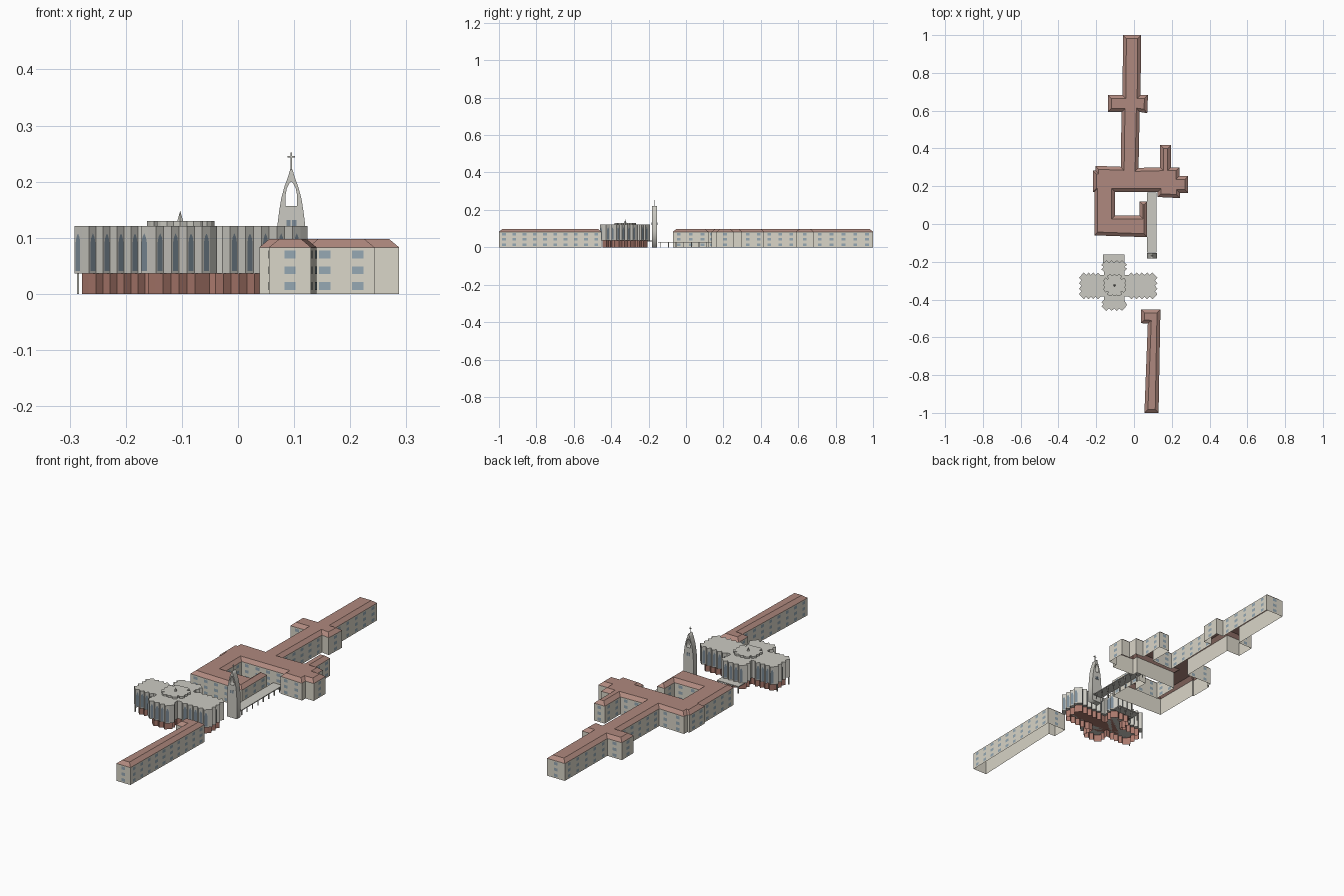
import bpy, bmesh, math
from mathutils import Vector

if "Cube" in bpy.data.objects:
    bpy.data.objects.remove(bpy.data.objects["Cube"])


def mat(name, rgb):
    m = bpy.data.materials.new(name)
    m.diffuse_color = (*rgb, 1)
    m.use_nodes = True
    m.node_tree.nodes["Principled BSDF"].inputs["Base Color"].default_value = m.diffuse_color
    return m


CREAM = mat("cream_wall", (0.70, 0.67, 0.58))
ROOF = mat("roof_tile", (0.43, 0.25, 0.21))
STONE = mat("stone", (0.60, 0.59, 0.54))
BRICK = mat("brick", (0.40, 0.19, 0.15))
PANE = mat("pane", (0.30, 0.39, 0.45))
DARK = mat("dark_glass", (0.20, 0.26, 0.31))


def finish(bm, name, *mats):
    me = bpy.data.meshes.new(name)
    bm.to_mesh(me)
    bm.free()
    ob = bpy.data.objects.new(name, me)
    bpy.context.collection.objects.link(ob)
    for m in mats:
        me.materials.append(m)
    return ob


def ring(bm, pts, z):
    return [bm.verts.new((p[0], p[1], z)) for p in pts]


def skirt(bm, a, b, mi=0):
    for i in range(len(a)):
        j = (i + 1) % len(a)
        bm.faces.new((a[i], a[j], b[j], b[i])).material_index = mi


def inset(pts, d):
    """Move every edge of a counter-clockwise outline inwards by d."""
    out = []
    for i, p in enumerate(pts):
        p = Vector(p)
        e0 = (p - Vector(pts[i - 1])).normalized()
        e1 = (Vector(pts[(i + 1) % len(pts)]) - p).normalized()
        n0, n1 = Vector((-e0.y, e0.x)), Vector((-e1.y, e1.x))
        out.append(p + (n0 + n1) * d / (1 + n0.dot(n1)))
    return out


def prism(name, pts, z0, z1, m, bottom=True):
    bm = bmesh.new()
    a, b = ring(bm, pts, z0), ring(bm, pts, z1)
    skirt(bm, a, b)
    bm.faces.new(b)
    if bottom:
        bm.faces.new(a[::-1])
    return finish(bm, name, m)


def box(name, x0, x1, y0, y1, z0, z1, m):
    return prism(name, [(x0, y0), (x1, y0), (x1, y1), (x0, y1)], z0, z1, m)


def panel(bm, p, q, t, shape):
    """Flat shape of (offset, z) points on wall p-q, at fraction t."""
    p, q = Vector(p), Vector(q)
    d = (q - p).normalized()
    c = p.lerp(q, t) + Vector((d.y, -d.x)) * 0.001
    bm.faces.new([bm.verts.new((*(c + d * u), z)) for u, z in shape])


# Long buildings: hollow walls, hipped flat-topped roof, three window rows
def building(name, pts):
    bm = bmesh.new()
    skirt(bm, ring(bm, pts, 0), ring(bm, pts, 0.083))
    finish(bm, name + "_walls", CREAM)
    bm = bmesh.new()
    top = ring(bm, inset(pts, 0.018), 0.098)
    skirt(bm, ring(bm, pts, 0.083), top)
    bm.faces.new(top)
    finish(bm, name + "_roof", ROOF)
    bm = bmesh.new()
    for i, p in enumerate(pts):
        q = pts[(i + 1) % len(pts)]
        n = int(math.dist(p, q) / 0.053)
        for k in range(n):
            for z in (0.007, 0.035, 0.063):
                panel(bm, p, q, (k + 0.5) / n,
                      [(-.01, z), (.01, z), (.01, z + .014), (-.01, z + .014)])
    finish(bm, name + "_windows", PANE)


building("north_block", [
    (-.21, -.06), (.07, -.07), (.07, .12), (.03, .12), (.03, .045), (-.1, .045),
    (-.1, .17), (.125, .17), (.125, .143), (.243, .137), (.243, .164), (.287, .164),
    (.287, .254), (.24, .254), (.24, .3), (.196, .3), (.196, .418), (.138, .418),
    (.138, .3), (.024, .297), (.03, .593), (.07, .587), (.074, .683), (.035, .683),
    (.037, 1), (-.058, 1), (-.061, .683), (-.138, .683), (-.138, .593),
    (-.066, .593), (-.07, .303), (-.205, .308), (-.205, .283), (-.217, .283),
    (-.217, .17), (-.21, .17)])
building("south_block", [(.055, -1), (.13, -1), (.14, -.453), (.038, -.453),
                         (.038, -.525), (.073, -.527)])


# Cross-shaped church with folded zigzag walls
def zigzag(pts, margins, pitch, depth):
    """Returns outline and the wall pieces that carry a window."""
    out, lit = [], []
    for i, p in enumerate(pts):
        j = (i + 1) % len(pts)
        p, q = Vector(p), Vector(pts[j])
        d = (q - p).normalized()
        nrm = Vector((d.y, -d.x))
        out.append(p)
        a, b = p + d * margins[i], q - d * margins[j]
        if margins[i]:
            out.append(a)
        n = max(1, round((b - a).length / pitch))
        for k in range(n):
            tip = a.lerp(b, (k + 0.5) / n) + nrm * depth
            end = a.lerp(b, (k + 1) / n)
            out.append(tip)
            lit.append((tip, end))
            if k < n - 1 or margins[j]:
                out.append(end)
    return out, lit


def cross(x0, x1, x2, x3, y0, y1, y2, y3):
    return [(x1, y0), (x2, y0), (x2, y1), (x3, y1), (x3, y2), (x2, y2),
            (x2, y3), (x1, y3), (x1, y2), (x0, y2), (x0, y1), (x1, y1)]


plan = cross(-.278, -.16, -.05, .111, -.447, -.385, -.27, -.205)
margins = [0, 0, .022, 0, 0, .022, 0, 0, .018, 0, 0, .018]
outline, lit = zigzag(plan, margins, 0.028, 0.013)
prism("church_upper_walls", outline, 0.036, 0.121, STONE)
base, _ = zigzag(inset(plan, 0.012), margins, 0.026, 0.012)
prism("church_brick_base", base, 0, 0.036, BRICK, bottom=False)
bm = bmesh.new()
for p, q in lit:
    panel(bm, p, q, 0.5, [(-.006, .041), (.006, .041), (.006, .092),
                          (.004, .101), (0, .108), (-.004, .101), (-.006, .092)])
finish(bm, "church_lancet_windows", DARK)

# Raised lantern roof and little spire
lantern, _ = zigzag(cross(-.156, -.138, -.068, -.048, -.376, -.357, -.29, -.272),
                    [0, 0, .006] * 4, 0.02, 0.006)
prism("church_lantern", lantern, 0.121, 0.13, STONE)
bm = bmesh.new()
bmesh.ops.create_cone(bm, cap_ends=True, segments=6, radius1=.006, radius2=0, depth=.018)
finish(bm, "church_spire", STONE).location = (-.103, -.325, .139)

# Entrance canopy and thin posts
box("entrance_canopy", -.165, -.05, -.207, -.162, .032, .037, STONE)
for x in (-.16, -.125, -.09, -.055):
    box("entrance_post", x - .002, x + .002, -.17, -.166, 0, .032, STONE)
for y in (-.372, -.283):
    box("corner_post", -.287, -.283, y - .002, y + .002, 0, .036, STONE)

# Covered walkway on columns
box("walkway_roof", .07, .12, -.15, .166, .025, .029, STONE)
for k in range(8):
    for x in (.076, .114):
        y = -.135 + k * .041
        box("walkway_column", x - .002, x + .002, y - .002, y + .002, 0, .025, STONE)


# Bell tower: pointed slab with an arched opening through it
def mirrored(half):
    return half + [(-x, z) for x, z in reversed(half) if x > 0]


cu = bpy.data.curves.new("bell_tower", "CURVE")
cu.dimensions, cu.fill_mode, cu.extrude = "2D", "BOTH", 0.014
for half in ([(.026, 0), (.0265, .09), (.025, .12), (.022, .145), (.018, .17),
              (.012, .192), (.006, .208), (.002, .222)],
             [(.010, .157), (.010, .177), (.008, .188), (.004, .196), (0, .2)]):
    pts = mirrored(half)
    s = cu.splines.new("POLY")
    s.points.add(len(pts) - 1)
    for sp, (x, z) in zip(s.points, pts):
        sp.co = (x, z, 0, 1)
    s.use_cyclic_u = True
cu.materials.append(STONE)
tower = bpy.data.objects.new("bell_tower", cu)
tower.rotation_euler = (math.pi / 2, 0, 0)
tower.location = (.095, -.168, 0)
bpy.context.collection.objects.link(tower)
for x in (.09, .1):
    box("tower_window", x - .004, x + .004, -.1835, -.1525, .118, .132, DARK)
box("tower_cross_upright", .094, .096, -.169, -.167, .22, .252, STONE)
box("tower_cross_arm", .088, .102, -.169, -.167, .243, .2455, STONE)
